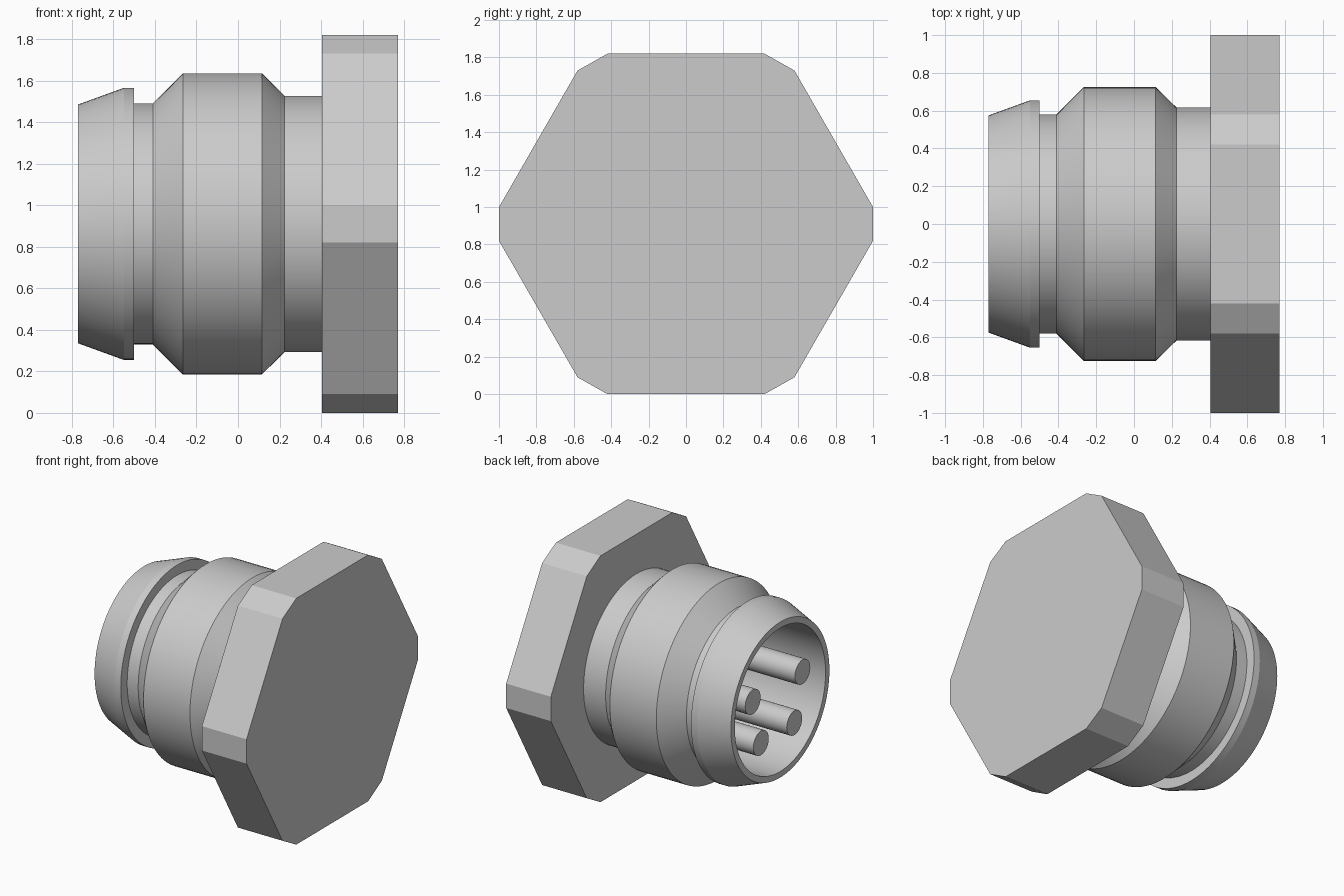
import bpy, bmesh, math
from mathutils import Matrix

if "Cube" in bpy.data.objects:
    bpy.data.objects.remove(bpy.data.objects["Cube"], do_unlink=True)

AXIS_Z = 0.91

grey = bpy.data.materials.new("light_grey_metal")
grey.use_nodes = True
colour = (0.6, 0.6, 0.6, 1)
grey.diffuse_color = colour
grey.node_tree.nodes["Principled BSDF"].inputs["Base Color"].default_value = colour


def finish(name, bm, smooth):
    bmesh.ops.recalc_face_normals(bm, faces=bm.faces)
    mesh = bpy.data.meshes.new(name)
    bm.to_mesh(mesh)
    bm.free()
    mesh.materials.append(grey)
    obj = bpy.data.objects.new(name, mesh)
    bpy.context.collection.objects.link(obj)
    if smooth:
        bpy.ops.object.select_all(action='DESELECT')
        obj.select_set(True)
        bpy.context.view_layer.objects.active = obj
        bpy.ops.object.shade_smooth_by_angle(angle=math.radians(12))
    return obj


def lathe(name, profile, y=0, z=AXIS_Z, steps=96):
    """Spin an (x, radius) profile around a line parallel to x."""
    bm = bmesh.new()
    verts = [bm.verts.new((x, 0, r)) for x, r in profile]
    edges = [bm.edges.new(pair) for pair in zip(verts, verts[1:])]
    bmesh.ops.spin(bm, geom=verts + edges, cent=(0, 0, 0), axis=(1, 0, 0),
                   angle=math.tau, steps=steps)
    bmesh.ops.remove_doubles(bm, verts=bm.verts, dist=0.0005)
    bmesh.ops.transform(bm, matrix=Matrix.Translation((0, y, z)), verts=bm.verts)
    return finish(name, bm, True)


# Hollow body: grip barrel, groove, snap lip and socket
lathe("connector_body", [
    (0.41, 0), (0.41, 0.617), (0.225, 0.617), (0.115, 0.725), (-0.265, 0.725),
    (-0.41, 0.58), (-0.50, 0.58), (-0.50, 0.655), (-0.55, 0.655),
    (-0.77, 0.575), (-0.77, 0.53), (0, 0.53), (0, 0)])

# Contact pins, in mirrored pairs
for row, y, z in (("upper", 0.29, 0.09), ("lower", 0.195, -0.25)):
    for side, sign in (("front", -1), ("back", 1)):
        lathe(f"{row}_{side}_pin", [(-0.75, 0), (-0.75, 0.09), (0.02, 0.09), (0.02, 0)],
              sign * y, AXIS_Z + z, 32)

# Hexagonal flange with clipped corners
bm = bmesh.new()
quarter = [(1, 0.09), (0.58, 0.82), (0.42, 0.91)]
half = quarter + [(-y, z) for y, z in reversed(quarter)]
outline = half + [(-y, -z) for y, z in half]
face = bm.faces.new([bm.verts.new((0.405, y, AXIS_Z + z)) for y, z in outline])
extruded = bmesh.ops.extrude_face_region(bm, geom=[face], use_keep_orig=True)
tops = [v for v in extruded["geom"] if isinstance(v, bmesh.types.BMVert)]
bmesh.ops.translate(bm, verts=tops, vec=(0.365, 0, 0))
finish("hex_flange", bm, False)
